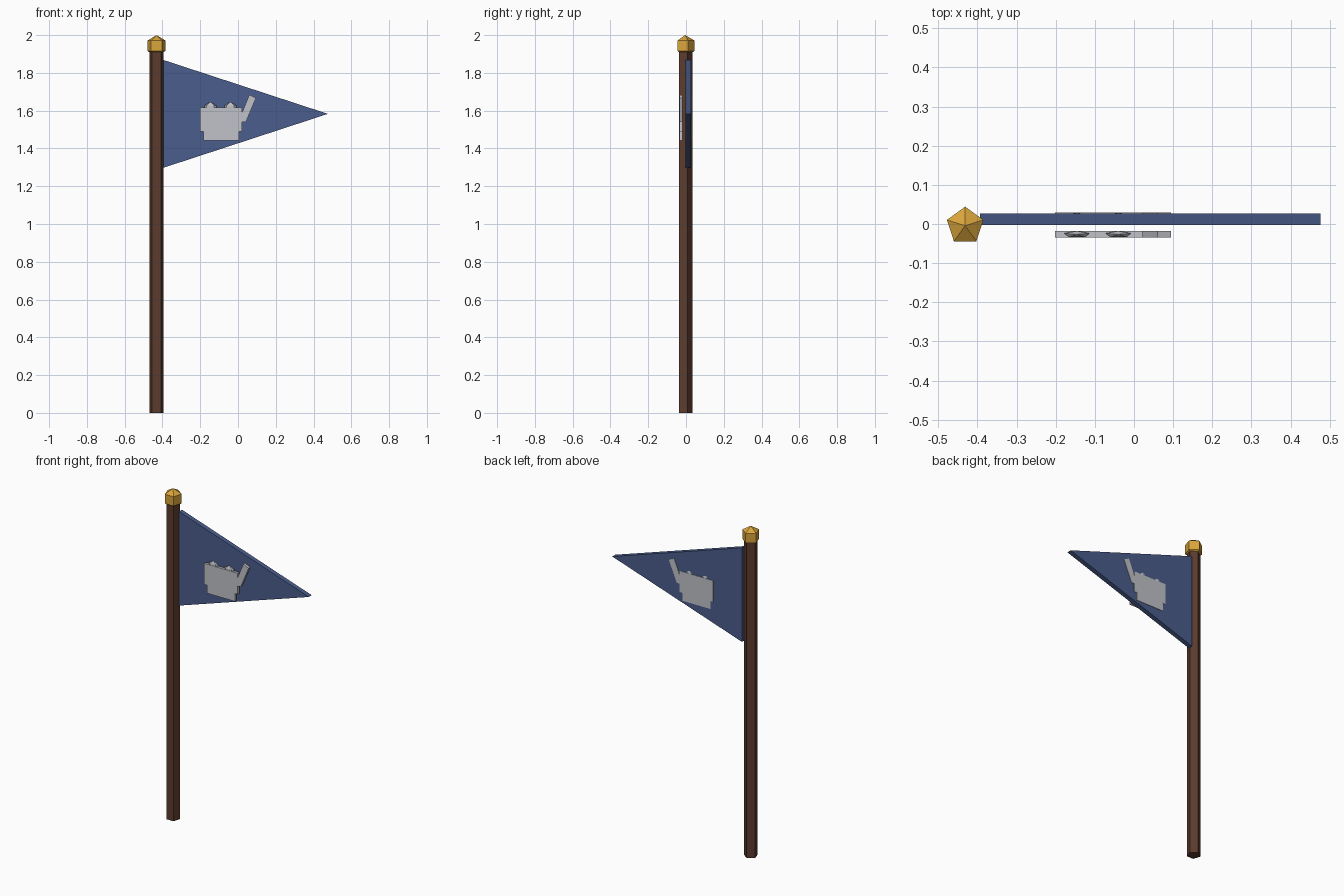
import bpy, bmesh, math
from mathutils import Matrix, Vector

if "Cube" in bpy.data.objects:
    bpy.data.objects.remove(bpy.data.objects["Cube"])

def material(name, rgb):
    m = bpy.data.materials.new(name)
    m.diffuse_color = (*rgb, 1)
    m.use_nodes = True
    m.node_tree.nodes["Principled BSDF"].inputs["Base Color"].default_value = m.diffuse_color
    return m

WOOD = material("dark wood", (0.107, 0.045, 0.027))
GOLD = material("gold", (0.70, 0.376, 0.045))
BLUE = material("blue cloth", (0.068, 0.110, 0.262))
GREY = material("pale grey", (0.527, 0.539, 0.578))

def finish(bm, name, mat):
    bmesh.ops.recalc_face_normals(bm, faces=bm.faces)
    me = bpy.data.meshes.new(name)
    bm.to_mesh(me)
    bm.free()
    me.materials.append(mat)
    ob = bpy.data.objects.new(name, me)
    bpy.context.collection.objects.link(ob)
    return ob

def plate(name, outline, y0, y1, mat):
    """Extrude an (x, z) outline from y0 to y1."""
    bm = bmesh.new()
    face = bm.faces.new([bm.verts.new((x, y0, z)) for x, z in outline])
    geom = bmesh.ops.extrude_face_region(bm, geom=[face])["geom"]
    bmesh.ops.translate(bm, vec=(0, y1 - y0, 0),
                        verts=[g for g in geom if isinstance(g, bmesh.types.BMVert)])
    return finish(bm, name, mat)

def gem(name, centre, radii, mat):
    """Five-sided, three-band ball, one corner facing +y."""
    bm = bmesh.new()
    bmesh.ops.create_uvsphere(bm, u_segments=5, v_segments=3, radius=1)
    ring = max(bm.verts, key=lambda v: v.co.xy.length).co
    turn = Matrix.Rotation(math.pi / 2 - math.atan2(ring.y, ring.x), 4, 'Z')
    bm.transform(Matrix.Translation(centre) @ Matrix.Diagonal((*radii, 1)) @ turn)
    return finish(bm, name, mat)

PX, PY = -0.4315, -0.0046

# Five-sided pole
bm = bmesh.new()
rings = [[bm.verts.new((PX + 0.039 * math.cos(a), PY + 0.039 * math.sin(a), z))
          for a in [math.pi / 2 + math.tau * i / 5 for i in range(5)]] for z in (0, 1.93)]
for i in range(5):
    j = (i + 1) % 5
    bm.faces.new((rings[0][i], rings[0][j], rings[1][j], rings[1][i]))
for r in rings:
    bm.faces.new(r)
finish(bm, "pole", WOOD)

# Finial
gem("finial", (PX, PY, 1.9435), (0.0565,) * 3, GOLD)

# Pennant
plate("pennant", [(-0.394, 1.868), (-0.394, 1.298), (0.476, 1.583)], -0.002, 0.0265, BLUE)

# Castle emblem, one standing off the front and one set into the back
def box(x0, x1, z0, z1):
    return [(x0, z0), (x1, z0), (x1, z1), (x0, z1)]

for side, y in (("front", -0.0265), ("back", 0.0205)):
    a, b = y - 0.0085, y + 0.0085
    plate(side + "_emblem_wall", [(-0.183, 1.442), (0.004, 1.442), (0.004, 1.49), (0.022, 1.49),
          (0.022, 1.618), (-0.202, 1.618), (-0.202, 1.49), (-0.183, 1.49)], a, b, GREY)
    plate(side + "_emblem_bracket", box(0.02, 0.04, 1.54, 1.56), a, b, GREY)
    plate(side + "_emblem_arm", [(0.008, 1.556), (0.043, 1.543), (0.095, 1.667), (0.06, 1.684)],
          a, b, GREY)
    for n, x in enumerate((-0.146, -0.040)):
        gem(f"{side}_emblem_turret_{n + 1}", (x, y, 1.607), (0.0395, 0.0098, 0.0395), GREY)
